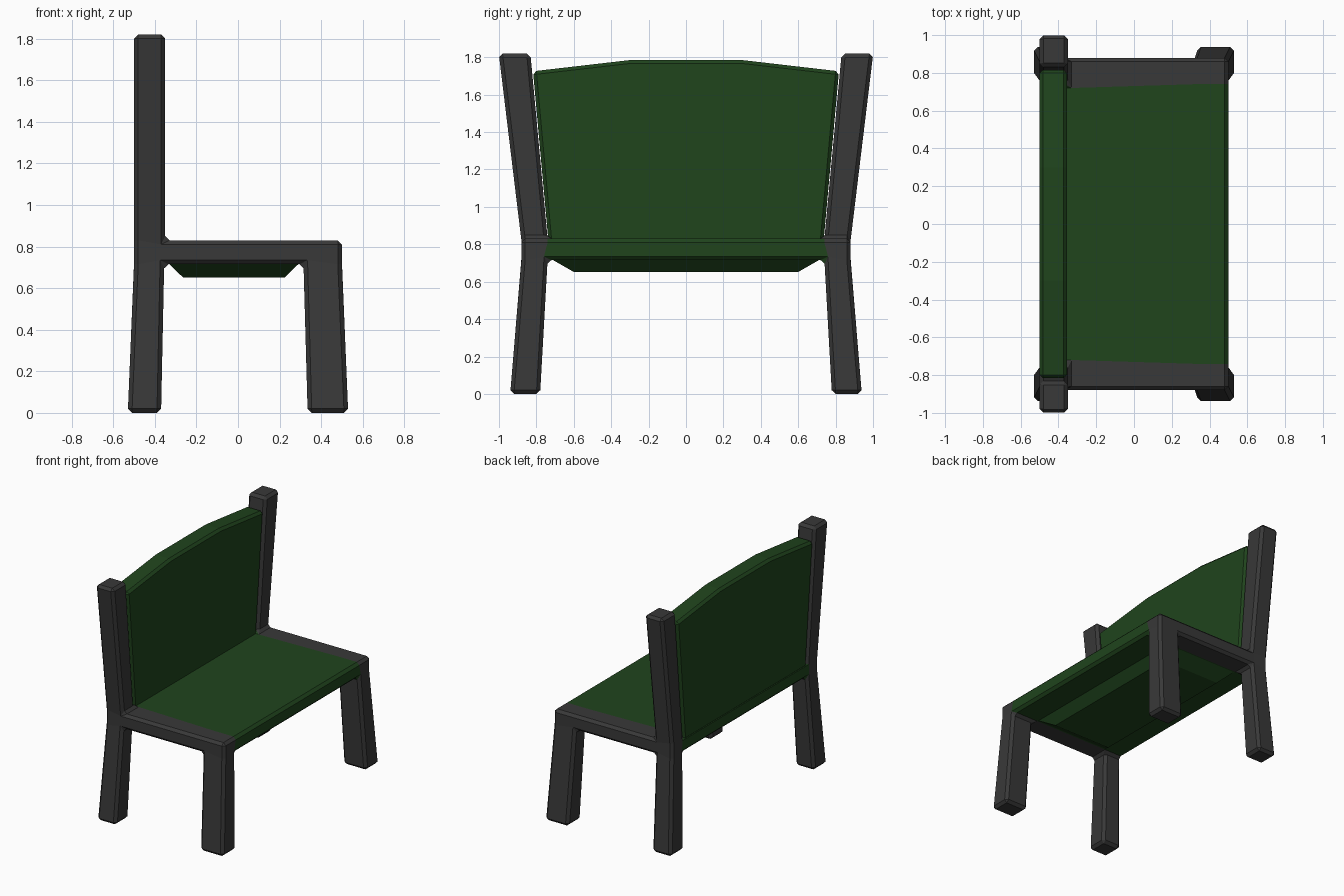
import bpy, bmesh

if "Cube" in bpy.data.objects:
    bpy.data.objects.remove(bpy.data.objects["Cube"])

def material(name, color):
    m = bpy.data.materials.new(name)
    m.diffuse_color = color
    m.use_nodes = True
    m.node_tree.nodes["Principled BSDF"].inputs["Base Color"].default_value = m.diffuse_color
    return m

GREY = material("dark_grey", (0.04, 0.04, 0.04, 1))
GREEN = material("dark_green", (0.014, 0.058, 0.012, 1))

def finish(name, bm, mats, width):
    bmesh.ops.recalc_face_normals(bm, faces=bm.faces)
    me = bpy.data.meshes.new(name)
    bm.to_mesh(me)
    bm.free()
    for m in mats:
        me.materials.append(m)
    ob = bpy.data.objects.new(name, me)
    bpy.context.collection.objects.link(ob)
    bev = ob.modifiers.new("bevel", 'BEVEL')
    bev.width = width
    bev.segments = 1
    bev.limit_method = 'ANGLE'
    bev.angle_limit = 0.95
    return ob

# side frame levels: z, inner y, outer y, x positions
LEVELS = [(0.0, 0.78, 0.94, (-0.53, -0.37, 0.335, 0.53)),
          (0.715, 0.74, 0.88, (-0.50, -0.355, 0.315, 0.50)),
          (0.83, 0.74, 0.88, (-0.50, -0.35, 0.315, 0.50)),
          (1.82, 0.832, 1.001, (-0.50, -0.35))]
# occupied (level, column) cells: legs, joints, rail, post
CELLS = {(0, 0), (0, 2), (1, 0), (1, 1), (1, 2), (2, 0)}

bm = bmesh.new()
cache = {}

def v(s, side, l, c):
    key = (s, side, l, c)
    if key not in cache:
        z, yi, yo, xs = LEVELS[l]
        cache[key] = bm.verts.new((xs[c], s * (yo if side else yi), z))
    return cache[key]

def face(verts, mat=0):
    f = bm.faces.new(verts)
    f.material_index = mat
    return f

# two side frames with legs, rail and post
for s in (1, -1):
    for l, c in CELLS:
        ring = [(l, c), (l, c + 1), (l + 1, c + 1), (l + 1, c)]
        face([v(s, 1, *p) for p in ring])
        if l != 1:
            face([v(s, 0, *p) for p in ring])
        near = [(l - 1, c), (l, c + 1), (l + 1, c), (l, c - 1)]
        for i, n in enumerate(near):
            if n not in CELLS:
                a, b = ring[i], ring[(i + 1) % 4]
                face([v(s, 0, *a), v(s, 0, *b), v(s, 1, *b), v(s, 1, *a)])

# green seat slab joining the frames
outline = [(1, 0), (1, 1), (1, 2), (1, 3), (2, 3), (2, 2), (2, 1), (2, 0)]
for i, a in enumerate(outline):
    b = outline[(i + 1) % 8]
    pts = [v(1, 0, *a), v(1, 0, *b), v(-1, 0, *b), v(-1, 0, *a)]
    if i != 1:
        face(pts, 1)
        continue
    # sloping bulge under the seat
    for x0, x1, y, z in ((-0.33, 0.29, 0.71, 0.715), (-0.265, 0.225, 0.60, 0.652)):
        new = [bm.verts.new(p) for p in ((x0, y, z), (x1, y, z), (x1, -y, z), (x0, -y, z))]
        for k in range(4):
            j = (k + 1) % 4
            face([pts[k], pts[j], new[j], new[k]], 1)
        pts = new
    face(pts, 1)
finish("bench_frame_and_seat", bm, [GREY, GREEN], 0.02)

# arched backrest
bm = bmesh.new()
half = [(0.737, 0.80), (0.737, 0.83), (0.818, 1.725), (0.30, 1.785)]
profile = half + [(-y, z) for y, z in reversed(half)]
f = bm.faces.new([bm.verts.new((-0.499, y, z)) for y, z in profile])
ext = bmesh.ops.extrude_face_region(bm, geom=[f])
bmesh.ops.translate(bm, vec=(0.144, 0, 0),
                    verts=[g for g in ext["geom"] if isinstance(g, bmesh.types.BMVert)])
finish("backrest", bm, [GREEN], 0.018)
